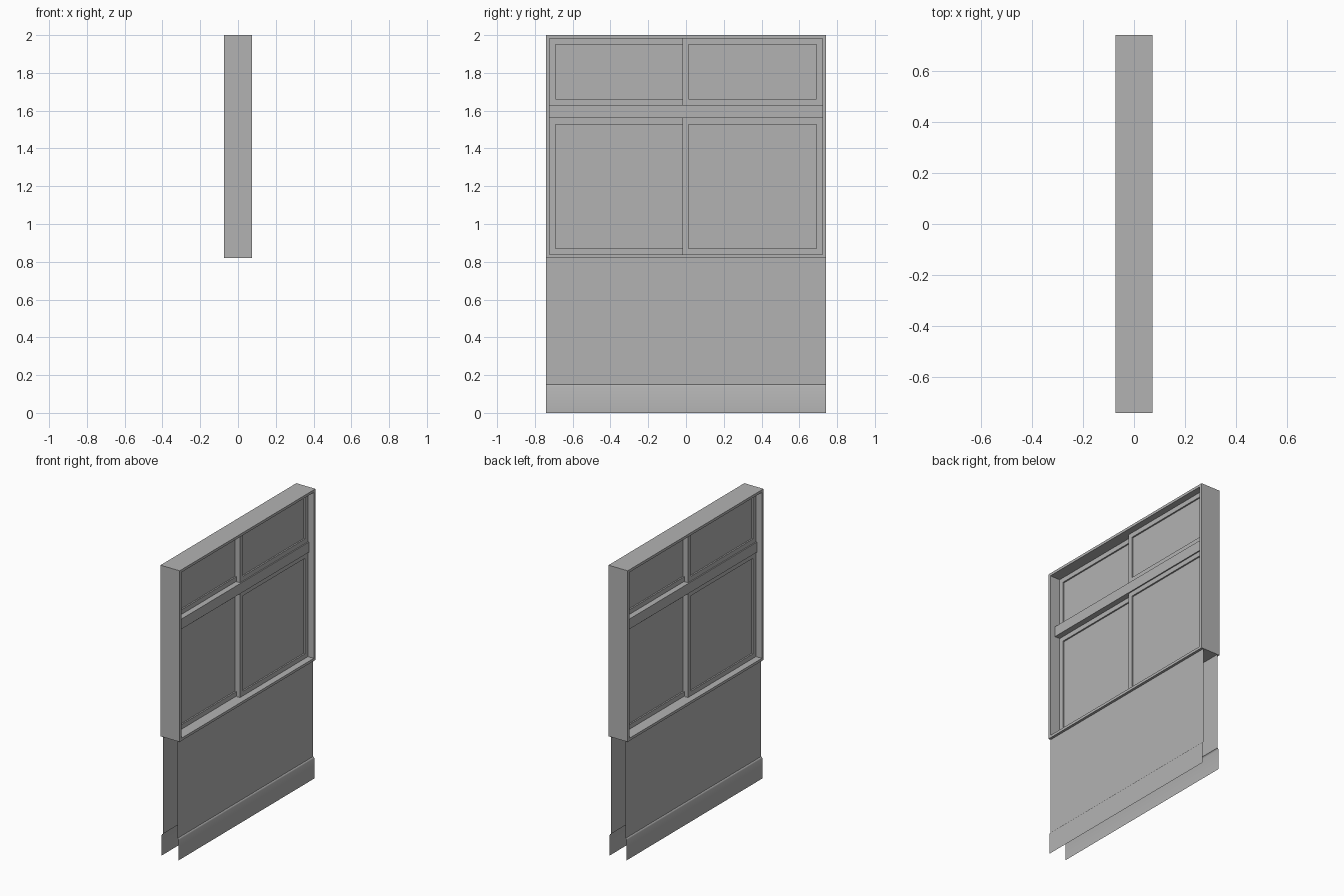
import bpy, bmesh

if "Cube" in bpy.data.objects:
    bpy.data.objects.remove(bpy.data.objects["Cube"])

grey = bpy.data.materials.new("plain grey")
grey.diffuse_color = (0.45, 0.45, 0.45, 1)
grey.use_nodes = True
grey.node_tree.nodes["Principled BSDF"].inputs["Base Color"].default_value = grey.diffuse_color


def add_object(name, bm):
    mesh = bpy.data.meshes.new(name)
    bm.to_mesh(mesh)
    bm.free()
    mesh.materials.append(grey)
    ob = bpy.data.objects.new(name, mesh)
    bpy.context.collection.objects.link(ob)
    return ob


def ring(name, x, y, z, border):
    """Hollow rectangular frame facing x; x, y, z are (low, high) ranges."""
    bm = bmesh.new()
    loops = []
    for px, b in ((x[0], 0), (x[1], 0), (x[1], border), (x[0], border)):
        corners = ((y[0] + b, z[0] + b), (y[1] - b, z[0] + b),
                   (y[1] - b, z[1] - b), (y[0] + b, z[1] - b))
        loops.append([bm.verts.new((px, cy, cz)) for cy, cz in corners])
    for i in range(4):
        a, b = loops[i], loops[(i + 1) % 4]
        for k in range(4):
            n = (k + 1) % 4
            bm.faces.new((a[k], a[n], b[n], b[k]))
    bmesh.ops.recalc_face_normals(bm, faces=bm.faces)
    return add_object(name, bm)


def box(name, x, y, z):
    bm = bmesh.new()
    bmesh.ops.create_cube(bm, size=1)
    for v in bm.verts:
        v.co = [r[0] if c < 0 else r[1] for c, r in zip(v.co, (x, y, z))]
    return add_object(name, bm)


def sheet(name, profile, side):
    """Open (x, z) profile swept along the full width, facing outward."""
    bm = bmesh.new()
    rows = [[bm.verts.new((side * px, side * py, pz)) for py in (-0.74, 0.74)]
            for px, pz in profile]
    for low, high in zip(rows, rows[1:]):
        bm.faces.new((low[0], low[1], high[1], high[0]))
    return add_object(name, bm)


def span(a, b, side):
    return tuple(sorted((a * side, b * side)))


# Outer window casing and the transom bar across it
ring("window_casing", (-0.073, 0.073), (-0.74, 0.74), (0.82, 2.0), 0.018)
box("transom_bar", (-0.036, 0.036), (-0.722, 0.722), (1.56, 1.63))

for label, side in (("right", 1), ("left", -1)):
    # Sliding sashes: each side's pair overlaps at the middle
    for level, z0, z1 in (("lower", 0.838, 1.56), ("upper", 1.63, 1.982)):
        ring(f"{level}_sash_{label}", span(0.003, 0.028, side),
             span(-0.018, 0.722, side), (z0, z1), 0.032)
        box(f"{level}_pane_{label}", span(0.013, 0.018, side),
            span(0.014, 0.69, side), (z0 + 0.032, z1 - 0.032))

    # Thin wall sheet below the window
    sheet(f"wall_panel_{label}", [(0.056, 0.15), (0.056, 0.82)], side)

    # Skirting board with a softened top edge
    board = sheet(f"skirting_{label}",
                  [(0.064, 0.0), (0.064, 0.14), (0.061, 0.147), (0.056, 0.15)], side)
    for p in board.data.polygons:
        p.use_smooth = True
